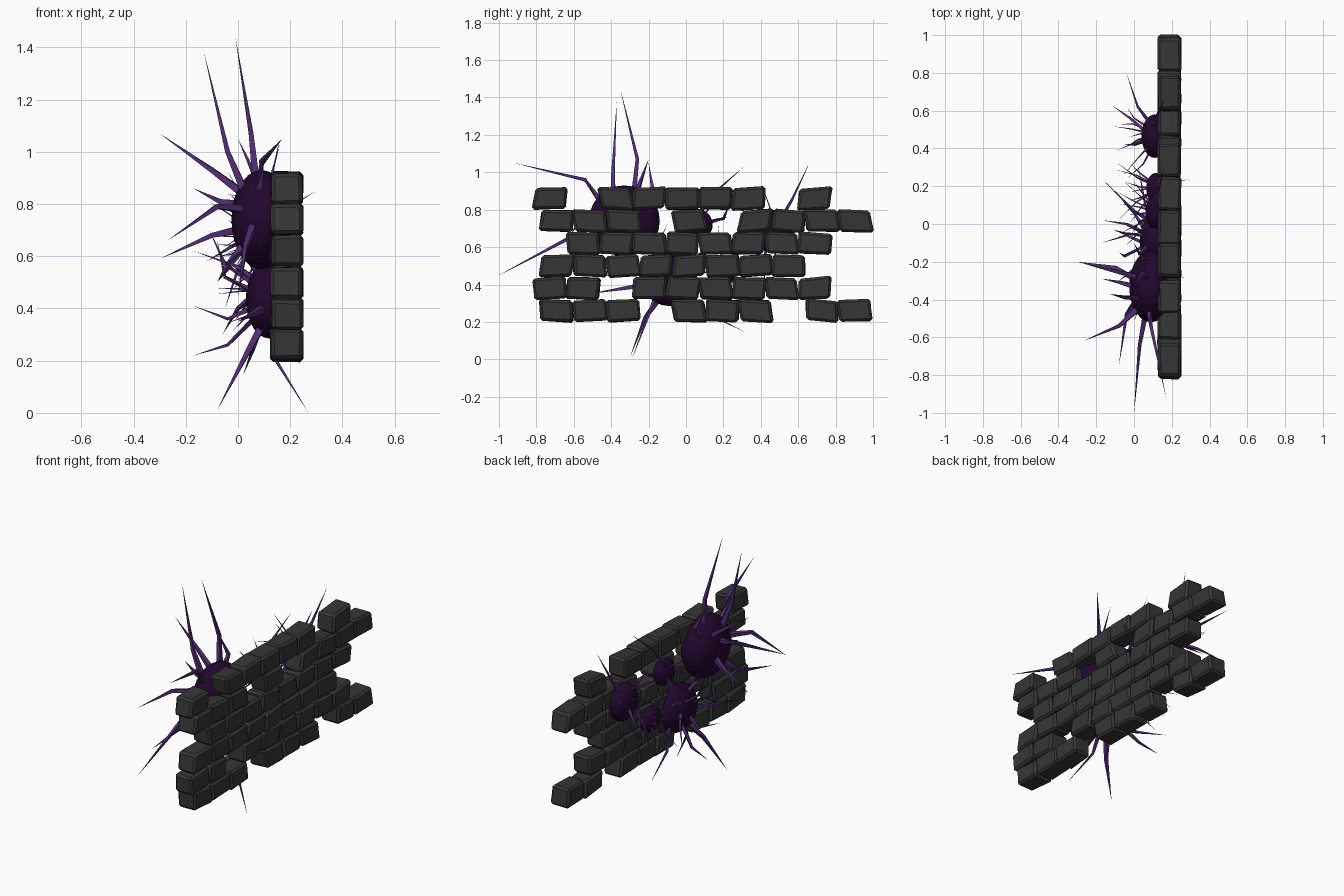
import bpy, bmesh, random, math
from mathutils import Vector

random.seed(7)

def material(name, col):
    m = bpy.data.materials.new(name)
    m.diffuse_color = (*col, 1)
    return m

STONE = material("dark stone", (0.037, 0.037, 0.037))
FLESH = material("dark purple", (0.017, 0.002, 0.028))
THORN = material("violet", (0.085, 0.027, 0.165))

def finish(bm, name, mat):
    bmesh.ops.recalc_face_normals(bm, faces=bm.faces)
    me = bpy.data.meshes.new(name)
    bm.to_mesh(me)
    bm.free()
    me.materials.append(mat)
    ob = bpy.data.objects.new(name, me)
    bpy.context.collection.objects.link(ob)
    return ob

# Brick wall: which columns exist in each row, bottom to top
rows = [(0, 1, 2, 4, 5, 6, 8, 9), (0, 1, 3, 4, 5, 6, 7, 8), (0, 1, 2, 3, 4, 5, 6, 7),
        (1, 2, 3, 4, 5, 6, 7, 8), (0, 1, 2, 4, 6, 7, 8, 9), (0, 2, 3, 4, 5, 6, 8)]
odd_start = [-0.69, -0.727, -0.69, -0.727, -0.69, -0.727]
bm = bmesh.new()
for r, cols in enumerate(rows):
    for c in cols:
        centre = Vector((0.187, odd_start[r] + 0.177 * c, 0.26 + 0.12 * r))
        vs = bmesh.ops.create_cube(bm, size=1)["verts"]
        shear = random.uniform(-0.012, 0.012)
        tilt = random.uniform(-0.007, 0.007)
        for v in vs:
            j = Vector([random.uniform(-1, 1) for _ in range(3)])
            sy, sz = v.co.y * 2, v.co.z * 2
            v.co = centre + Vector((v.co.x * 0.122 + j.x * 0.004,
                                    v.co.y * 0.176 + j.y * 0.006 + shear * sz,
                                    v.co.z * 0.117 + j.z * 0.004 + tilt * sy))
bmesh.ops.bevel(bm, geom=bm.edges[:], offset=0.013, segments=1, affect='EDGES')
finish(bm, "brick_wall", STONE)

# Flattened growths: (centre, radius in x, radius in y and z)
growths = [((0.09, -0.33, 0.74), 0.115, 0.19), ((0.12, -0.09, 0.435), 0.09, 0.15),
           ((0.11, 0.465, 0.685), 0.07, 0.115), ((0.11, 0.06, 0.72), 0.05, 0.083),
           ((0.115, 0.19, 0.47), 0.05, 0.08)]
for i, (c, rx, r) in enumerate(growths):
    bm = bmesh.new()
    bmesh.ops.create_uvsphere(bm, u_segments=24, v_segments=14, radius=1)
    for v in bm.verts:
        v.co = Vector(c) + Vector((v.co.z * rx, v.co.x * r, v.co.y * r))
    finish(bm, f"growth_{i + 1}", FLESH)

# Thorn: bent four-sided taper through the given points
def thorn(bm, pts, radius):
    pts = [Vector(p) for p in pts]
    rings = []
    for k, p in enumerate(pts[:-1]):
        d = (pts[k + 1] - pts[max(k - 1, 0)]).normalized()
        a = d.orthogonal().normalized()
        b = d.cross(a)
        w = radius * (1 - 0.35 * k / (len(pts) - 2))
        rings.append([bm.verts.new(p + w * (a * math.cos(t) + b * math.sin(t)))
                      for t in (0, math.pi / 2, math.pi, 3 * math.pi / 2)])
    tip = bm.verts.new(pts[-1])
    for k in range(4):
        n = (k + 1) % 4
        for lo, hi in zip(rings, rings[1:]):
            bm.faces.new((lo[k], lo[n], hi[n], hi[k]))
        bm.faces.new((rings[-1][k], rings[-1][n], tip))
    bm.faces.new(rings[0])

# Long thorns: base, bend, tip
large = [
    [(0.07, -0.28, 0.88), (0.05, -0.26, 1.07), (-0.01, -0.35, 1.44)],
    [(0.02, -0.39, 0.86), (-0.04, -0.39, 1.0), (-0.13, -0.37, 1.38)],
    [(0.08, -0.46, 0.85), (0.09, -0.54, 0.96), (0.17, -0.92, 1.05)],
    [(0.06, -0.48, 0.72), (0.03, -0.64, 0.64), (0.0, -1.0, 0.45)],
    [(0.02, -0.28, 0.84), (-0.1, -0.25, 0.93), (-0.3, -0.2, 1.07)],
    [(0.03, -0.44, 0.78), (-0.08, -0.54, 0.79), (-0.27, -0.62, 0.66)],
    [(0.0, -0.29, 0.7), (-0.1, -0.23, 0.68), (-0.3, -0.2, 0.59)],
    [(0.0, -0.33, 0.8), (-0.07, -0.31, 0.81), (-0.17, -0.29, 0.86)],
    [(0.02, -0.4, 0.64), (-0.04, -0.48, 0.56), (-0.08, -0.75, 0.5)],
    [(0.05, -0.22, 0.84), (0.06, -0.18, 0.92), (0.0, -0.2, 1.05)],
    [(0.09, -0.14, 0.33), (0.03, -0.22, 0.22), (-0.08, -0.3, 0.01)],
    [(0.1, -0.2, 0.4), (0.06, -0.33, 0.38), (0.0, -0.52, 0.35)],
]
medium = [
    [(0.13, -0.17, 0.32), (0.14, -0.21, 0.21), (0.27, -0.29, 0.0)],
    [(0.06, -0.05, 0.36), (-0.04, 0.0, 0.26), (-0.17, 0.02, 0.22)],
    [(0.05, -0.1, 0.4), (-0.04, -0.06, 0.36), (-0.17, -0.1, 0.41)],
    [(0.1, 0.02, 0.36), (0.06, 0.1, 0.25), (0.02, 0.32, 0.145)],
    [(0.05, -0.06, 0.5), (-0.05, -0.05, 0.57), (-0.11, -0.03, 0.7)],
    [(0.05, -0.12, 0.47), (-0.05, -0.17, 0.52), (-0.08, -0.15, 0.66)],
    [(0.08, 0.02, 0.5), (0.0, 0.07, 0.56), (-0.17, 0.24, 0.62)],
    [(0.05, -0.02, 0.44), (0.0, 0.06, 0.4), (-0.06, 0.12, 0.3)],
    [(0.07, -0.12, 0.54), (0.03, -0.16, 0.6), (0.0, -0.1, 0.72)],
    [(0.1, 0.52, 0.77), (0.12, 0.57, 0.86), (0.16, 0.66, 1.05)],
    [(0.08, 0.54, 0.72), (0.02, 0.62, 0.76), (-0.04, 0.8, 0.8)],
    [(0.05, 0.5, 0.67), (-0.02, 0.56, 0.64), (-0.12, 0.63, 0.58)],
    [(0.05, 0.44, 0.63), (0.0, 0.42, 0.55), (-0.05, 0.42, 0.4)],
    [(0.1, 0.08, 0.79), (0.12, 0.14, 0.88), (0.16, 0.31, 1.03)],
    [(0.1, 0.12, 0.73), (0.13, 0.2, 0.75), (0.3, 0.24, 0.85)],
]
for name, paths, rad in (("large_thorns", large, 0.02), ("medium_thorns", medium, 0.013)):
    bm = bmesh.new()
    for p in paths:
        thorn(bm, p, rad)
    finish(bm, name, THORN)

# Fine thorns spread around the smaller growths
bm = bmesh.new()
for c, rx, r in growths[2:]:
    for k in range(8):
        t = math.tau * (k + random.random() * 0.5) / 8
        s = random.uniform(0.4, 0.9)
        d = Vector((-math.sqrt(1 - s * s), s * math.cos(t), s * math.sin(t)))
        base = Vector(c) + 0.9 * Vector((d.x * rx, d.y * r, d.z * r))
        mid = base + d * 0.07
        end = mid + (d + Vector([random.uniform(-0.5, 0.5) for _ in range(3)])) * 0.1
        thorn(bm, [base, mid, end], 0.007)
finish(bm, "fine_thorns", THORN)
